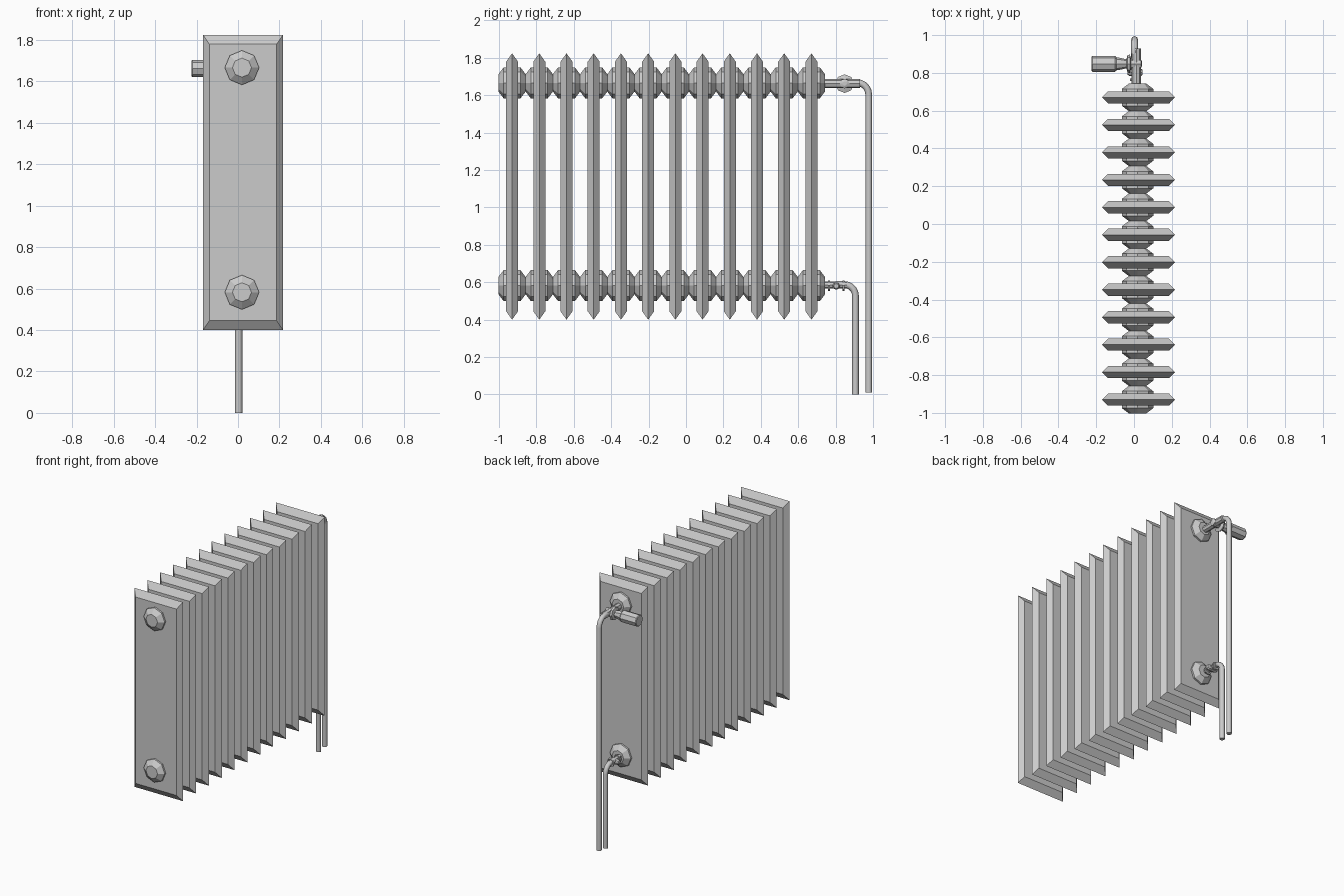
import bpy, bmesh
from math import sin, cos, pi
from mathutils import Vector

if "Cube" in bpy.data.objects:
    bpy.data.objects.remove(bpy.data.objects["Cube"])

CX = 0.022           # radiator centre in x
TOP, LOW = 1.666, 0.582


def add(name, bm, loc=(0, 0, 0)):
    bmesh.ops.recalc_face_normals(bm, faces=bm.faces)
    me = bpy.data.meshes.new(name)
    bm.to_mesh(me)
    bm.free()
    return place(name, me, loc)


def place(name, data, loc=(0, 0, 0)):
    ob = bpy.data.objects.new(name, data)
    ob.location = loc
    bpy.context.collection.objects.link(ob)
    return ob


def loft(bm, rings):
    loops = [[bm.verts.new(p) for p in r] for r in rings]
    n = len(loops[0])
    for a, b in zip(loops, loops[1:]):
        for i in range(n):
            bm.faces.new((a[i], a[(i + 1) % n], b[(i + 1) % n], b[i]))
    bm.faces.new(loops[0])
    bm.faces.new(loops[-1])


def turned(name, profile, axis, loc, n=8):
    """Closed turned part: profile is (position along axis, radius)."""
    bm = bmesh.new()
    rings = []
    for t, r in profile:
        ring = []
        for i in range(n):
            a = 2 * pi * i / n
            u, v = r * cos(a), r * sin(a)
            ring.append((t, u, v) if axis == 'x' else (u, t, v))
        rings.append(ring)
    loft(bm, rings)
    return add(name, bm, loc)


def pipe(name, pts, radius):
    cu = bpy.data.curves.new(name, 'CURVE')
    cu.dimensions = '3D'
    cu.bevel_depth = radius
    cu.bevel_resolution = 2
    cu.use_fill_caps = True
    sp = cu.splines.new('POLY')
    sp.points.add(len(pts) - 1)
    for p, co in zip(sp.points, pts):
        p.co = (*co, 1)
    ob = place(name, cu)
    return ob


def elbow_pipe(name, x, y0, y1, z_top, z_bottom, bend):
    pts = [(x, y0, z_top)]
    for i in range(6):
        a = pi / 2 * i / 5
        pts.append((x, y1 - bend + bend * sin(a), z_top - bend + bend * cos(a)))
    pts.append((x, y1, z_bottom))
    return pipe(name, pts, 0.018)


# Fin: slab with a bevelled rim meeting in a ridge
def rect(w, h, y):
    return [(-w, y, -h), (w, y, -h), (w, y, h), (-w, y, h)]


bm = bmesh.new()
loft(bm, [rect(.162, .667, -.032), rect(.193, .712, 0), rect(.162, .667, .032)])
fin = add("fin_1", bm, (CX + .002, -.93, 1.112))

# Octagonal hub through each fin
hub = turned("hub_top_1", [(-.073, .046), (-.045, .083), (.045, .083), (.073, .046)],
             'y', (CX - .003, -.93, TOP))
place("hub_bottom_1", hub.data, (CX - .003, -.93, LOW))
for i in range(1, 12):
    y = -.93 + i * .1455
    place(f"fin_{i + 1}", fin.data, (CX + .002, y, 1.112))
    place(f"hub_top_{i + 1}", hub.data, (CX - .003, y, TOP))
    place(f"hub_bottom_{i + 1}", hub.data, (CX - .003, y, LOW))

# Supply valve: body, turned neck and control knob
turned("valve_body", [(.73, .024), (.93, .024)], 'y', (.012, 0, 1.662))
turned("valve_neck", [(-.11, .034), (-.085, .034), (-.04, .024), (-.035, .045),
                      (-.022, .05), (-.015, .026), (.036, .026), (.042, .012)],
       'x', (0, .848, 1.662))
turned("valve_knob", [(-.225, .038), (-.22, .042), (-.1, .042), (-.093, .036)],
       'x', (0, .848, 1.662))

# Supply pipe
elbow_pipe("supply_pipe", .003, .90, .977, 1.668, .01, .065)

# Return fitting with collars and side screw
for i, y in enumerate((.764, .842)):
    turned(f"return_collar_{i + 1}", [(-.006, .028), (.006, .028)], 'y', (.006, y, LOW))
turned("return_fitting", [(.73, .019), (.86, .019)], 'y', (.006, 0, .585))
turned("return_screw", [(-.04, .013), (-.03, .02), (.03, .02), (.04, .013)],
       'x', (.006, .803, .58))
elbow_pipe("return_pipe", .003, .80, .906, .588, 0, .06)
